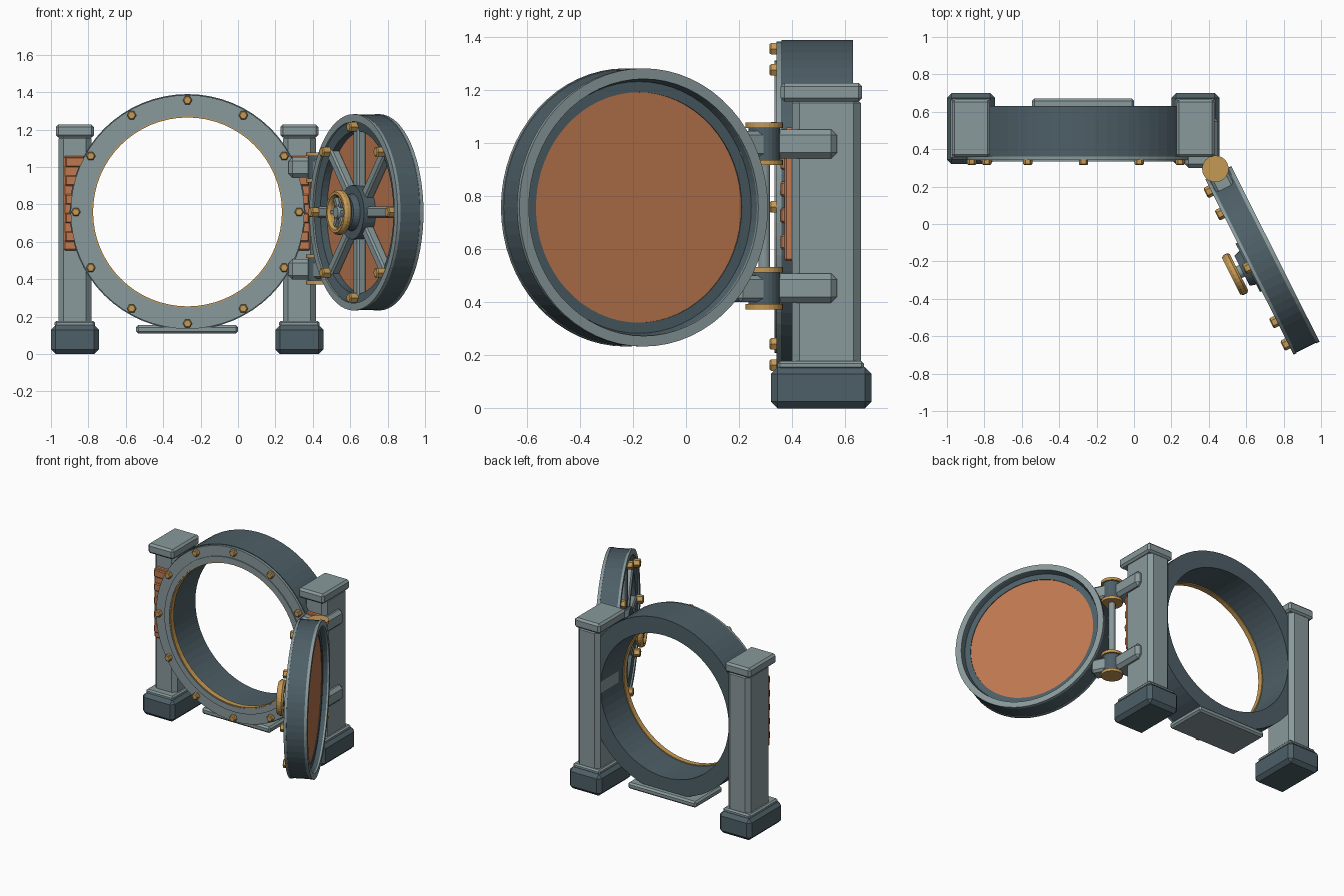
import bpy, bmesh, math
from mathutils import Matrix, Vector

cube = bpy.data.objects.get("Cube")
if cube:
    bpy.data.objects.remove(cube, do_unlink=True)


def material(name, rgb):
    m = bpy.data.materials.new(name)
    m.use_nodes = True
    m.diffuse_color = (*rgb, 1)
    node = m.node_tree.nodes["Principled BSDF"]
    node.inputs["Base Color"].default_value = (*rgb, 1)
    node.inputs["Roughness"].default_value = 0.6
    return m


GREY = material("light_grey_steel", (0.25, 0.32, 0.33))
SLATE = material("dark_slate_steel", (0.075, 0.115, 0.135))
BRASS = material("brass", (0.56, 0.32, 0.09))
COPPER = material("copper", (0.52, 0.19, 0.08))


def finish(name, bm, mat, matrix):
    bmesh.ops.recalc_face_normals(bm, faces=bm.faces)
    bm.transform(matrix)
    mesh = bpy.data.meshes.new(name)
    bm.to_mesh(mesh)
    bm.free()
    mesh.materials.append(mat)
    ob = bpy.data.objects.new(name, mesh)
    bpy.context.collection.objects.link(ob)
    return ob


def box(name, low, high, mat, bevel=0.0, matrix=Matrix()):
    """Chamfered box between two corners."""
    low, high = Vector(low), Vector(high)
    bm = bmesh.new()
    bmesh.ops.create_cube(bm, size=1)
    bmesh.ops.scale(bm, vec=high - low, verts=bm.verts)
    bmesh.ops.translate(bm, vec=(low + high) / 2, verts=bm.verts)
    if bevel:
        bmesh.ops.bevel(bm, geom=bm.edges[:], offset=bevel, segments=1, affect='EDGES')
    return finish(name, bm, mat, matrix)


def lathe(name, profile, mat, matrix=Matrix(), sides=64):
    """Closed (radius, y) profile turned about the y axis."""
    bm = bmesh.new()
    rings = []
    for i in range(sides):
        a = 2 * math.pi * i / sides
        rings.append([bm.verts.new((r * math.cos(a), y, r * math.sin(a))) for r, y in profile])
    n = len(profile)
    for i in range(sides):
        p, q = rings[i], rings[(i + 1) % sides]
        for j in range(n):
            k = (j + 1) % n
            if profile[j][0] or profile[k][0]:
                bm.faces.new((p[j], p[k], q[k], q[j]))
    bmesh.ops.remove_doubles(bm, verts=bm.verts, dist=1e-5)
    return finish(name, bm, mat, matrix)


def tube(name, inner, outer, y0, y1, mat, matrix=Matrix(), sides=64):
    return lathe(name, [(inner, y0), (outer, y0), (outer, y1), (inner, y1)], mat, matrix, sides)


def bolts(name, count, radius, size, y0, y1, matrix):
    """Hexagonal brass bolts with a chamfered head around a circle."""
    for i in range(count):
        a = 2 * math.pi * i / count
        place = matrix @ Matrix.Translation((radius * math.cos(a), 0, radius * math.sin(a)))
        lathe(f"{name}_{i + 1}", [(0, y0), (size * 0.75, y0), (size, y0 + 0.006),
                                  (size, y1), (0, y1)], BRASS, place, 6)


RING_X, MID_Z = -0.27, 0.76

# Fixed ring frame
ring = Matrix.Translation((RING_X, 0, MID_Z))
tube("ring_body", 0.512, 0.63, 0.36, 0.63, SLATE, ring)
tube("ring_flange", 0.545, 0.625, 0.342, 0.362, GREY, ring)
tube("ring_inner_flange", 0.512, 0.552, 0.334, 0.362, GREY, ring)
tube("ring_seal", 0.505, 0.514, 0.338, 0.375, BRASS, ring)
bolts("ring_bolt", 12, 0.597, 0.025, 0.315, 0.345, ring)
box("ring_foot_plate", (-0.545, 0.36, 0.11), (0, 0.67, 0.155), GREY, 0.012)

# Pillars with bases, caps and louvred copper panels
for side, x in (("right", -0.872), ("left", 0.328)):
    at = Matrix.Translation((x, 0, 0))
    box(side + "_pillar_base", (-0.128, 0.32, 0), (0.128, 0.70, 0.155), SLATE, 0.025, at)
    box(side + "_pillar_collar", (-0.108, 0.345, 0.145), (0.108, 0.672, 0.178), GREY, 0.01, at)
    box(side + "_pillar_shaft", (-0.088, 0.40, 0.14), (0.088, 0.66, 1.18), GREY, 0.028, at)
    box(side + "_pillar_cap", (-0.102, 0.357, 1.157), (0.102, 0.665, 1.228), GREY, 0.014, at)
    box(side + "_panel", (-0.06, 0.372, 0.555), (0.06, 0.41, 1.06), COPPER, 0.008, at)
    for i in range(5):
        z = 0.60 + i * 0.1
        box(f"{side}_louvre_{i + 1}", (-0.052, 0.357, z), (0.052, 0.38, z + 0.055), COPPER, 0.006, at)

# Round door, built flat around its back centre and swung open
door = (Matrix.Translation((0.756, -0.16, MID_Z - 0.002))
        @ Matrix.Rotation(math.radians(-63.3), 4, 'Z'))
lathe("door_body", [(0.435, -0.135), (0.485, -0.145), (0.522, -0.145), (0.522, -0.012),
                    (0.485, -0.012), (0.475, -0.04), (0.435, -0.04)], SLATE, door)
tube("door_back_rim", 0.485, 0.525, -0.02, 0, GREY, door)
tube("door_front_rim", 0.485, 0.525, -0.155, -0.138, GREY, door)
lathe("door_panel", [(0, -0.095), (0.442, -0.095), (0.442, -0.045), (0, -0.045)], COPPER, door)
for i in range(8):
    turn = door @ Matrix.Rotation(i * math.pi / 4, 4, 'Y')
    box(f"door_spoke_{i + 1}", (0.09, -0.145, -0.03), (0.475, -0.09, 0.03), GREY, 0.01, turn)
bolts("door_bolt", 8, 0.457, 0.03, -0.187, -0.14, door)

# Hub and handwheel
lathe("door_hub", [(0, -0.20), (0.09, -0.20), (0.10, -0.165), (0.145, -0.165),
                   (0.145, -0.09), (0, -0.09)], SLATE, door, 32)
lathe("handwheel_rim", [(0.085, -0.25), (0.095, -0.265), (0.11, -0.265), (0.12, -0.25),
                        (0.12, -0.23), (0.11, -0.218), (0.095, -0.218), (0.085, -0.23)],
      BRASS, door, 32)
lathe("handwheel_shaft", [(0, -0.262), (0.03, -0.262), (0.035, -0.25), (0.035, -0.19),
                          (0, -0.19)], GREY, door, 16)
for i in range(3):
    turn = door @ Matrix.Rotation(i * math.pi / 3, 4, 'Y')
    box(f"handwheel_spoke_{i + 1}", (-0.095, -0.25, -0.01), (0.095, -0.23, 0.01), GREY, 0, turn)

# Hinges: barrel, brass collars, pillar arm and door leaf
PIN_X, PIN_Y = 0.435, 0.295
upright = Matrix.Rotation(math.pi / 2, 4, 'X')


def post(name, radius, z0, z1, mat, sides=24):
    place = Matrix.Translation((PIN_X, PIN_Y, 0)) @ upright
    lathe(name, [(0, z0), (radius, z0), (radius, z1), (0, z1)], mat, place, sides)


post("hinge_pin", 0.022, 0.39, 1.07, GREY, 16)
for label, z in (("lower", 0.453), ("upper", 0.998)):
    post(label + "_hinge_barrel", 0.06, z - 0.07, z + 0.07, SLATE)
    post(label + "_hinge_top_collar", 0.071, z + 0.06, z + 0.08, BRASS)
    post(label + "_hinge_bottom_collar", 0.071, z - 0.08, z - 0.06, BRASS)
    box(label + "_hinge_arm", (0.27, 0.30, z - 0.055), (0.45, 0.57, z + 0.055), GREY, 0.022)
    dz = z - MID_Z
    box(label + "_hinge_leaf", (-0.55, -0.135, dz - 0.05), (-0.42, -0.03, dz + 0.05),
        GREY, 0.015, door)
